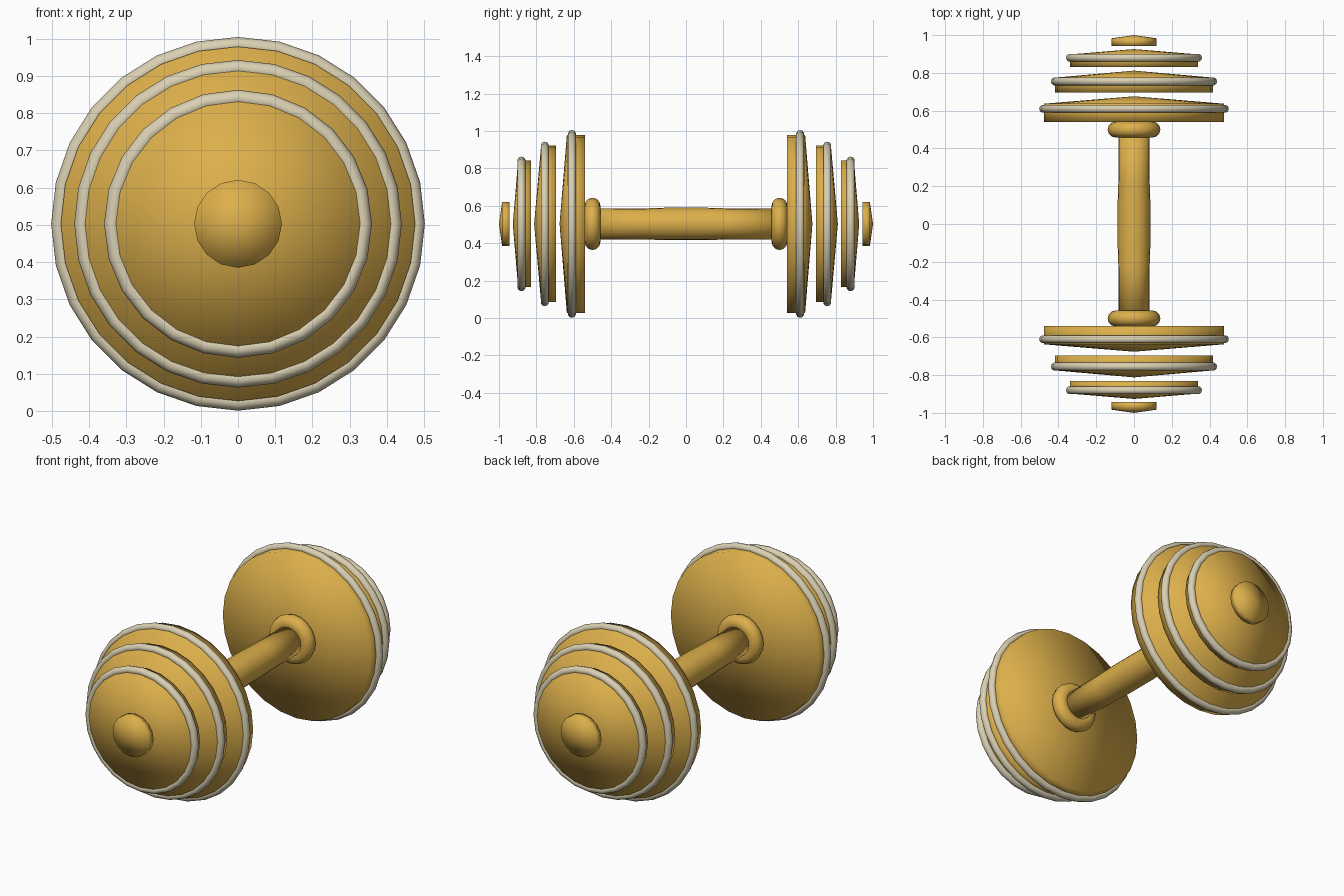
import bpy, bmesh, math

if "Cube" in bpy.data.objects:
    bpy.data.objects.remove(bpy.data.objects["Cube"])

CZ = 0.503  # height of the bar axis


def material(name, rgb):
    m = bpy.data.materials.new(name)
    m.diffuse_color = (*rgb, 1)
    m.use_nodes = True
    m.node_tree.nodes["Principled BSDF"].inputs["Base Color"].default_value = m.diffuse_color
    return m


gold = material("gold", (0.72, 0.43, 0.07))
cream = material("cream", (0.70, 0.63, 0.45))


def lathe(name, profile, sides, mat, side=1, closed=False):
    """Spin (radius, y) points about the bar axis; radius 0 makes a pole."""
    bm = bmesh.new()
    rings = []
    for r, y in profile:
        n = 1 if r == 0 else sides
        rings.append([bm.verts.new((r * math.sin(2 * math.pi * i / sides), side * y,
                                    CZ + r * math.cos(2 * math.pi * i / sides)))
                      for i in range(n)])
    pairs = list(zip(rings, rings[1:]))
    if closed:
        pairs.append((rings[-1], rings[0]))
    for a, b in pairs:
        for i in range(sides):
            j = (i + 1) % sides
            if len(a) == 1:
                bm.faces.new((a[0], b[i], b[j]))
            elif len(b) == 1:
                bm.faces.new((a[i], b[0], a[j]))
            else:
                bm.faces.new((a[i], b[i], b[j], a[j]))
    bmesh.ops.recalc_face_normals(bm, faces=bm.faces)
    for f in bm.faces:
        f.smooth = True
    mesh = bpy.data.meshes.new(name)
    bm.to_mesh(mesh)
    bm.free()
    mesh.materials.append(mat)
    ob = bpy.data.objects.new(name, mesh)
    bpy.context.collection.objects.link(ob)
    return ob


def tube(major, y, rad, wide, n):
    """Closed elliptical section for a ring."""
    return [(major + rad * math.cos(2 * math.pi * k / n),
             y + wide * math.sin(2 * math.pi * k / n)) for k in range(n)]


# Gently swollen handle
lathe("handle", [(0, -0.5), (0.082, -0.5), (0.083, -0.22), (0.087, -0.1),
                 (0.087, 0.1), (0.083, 0.22), (0.082, 0.5), (0, 0.5)], 20, gold)

# Weights: radius, back, rim front, apex, ring position, ring outer radius, sides
plates = [
    ("large", 0.476, 0.54, 0.637, 0.676, 0.61, 0.502, 28),
    ("medium", 0.418, 0.695, 0.775, 0.812, 0.755, 0.44, 28),
    ("small", 0.338, 0.83, 0.898, 0.926, 0.88, 0.36, 24),
]

for side, end in ((-1, "front"), (1, "back")):
    # Rounded collar
    lathe(f"{end}_collar", tube(0.094, 0.5, 0.046, 0.043, 12), 20, gold, side, True)
    # Cone-faced plates with a rim band each
    for size, r, back, rim, apex, ring_y, outer, n in plates:
        lathe(f"{end}_{size}_plate", [(0, back), (r, back), (r, rim), (0, apex)], n, gold, side)
        lathe(f"{end}_{size}_rim_band", tube(outer - 0.022, ring_y, 0.022, 0.022, 10),
              n, cream, side, True)
    # End knob
    lathe(f"{end}_end_knob", [(0, 0.943), (0.118, 0.943), (0.118, 0.983), (0, 1.0)],
          16, gold, side)
